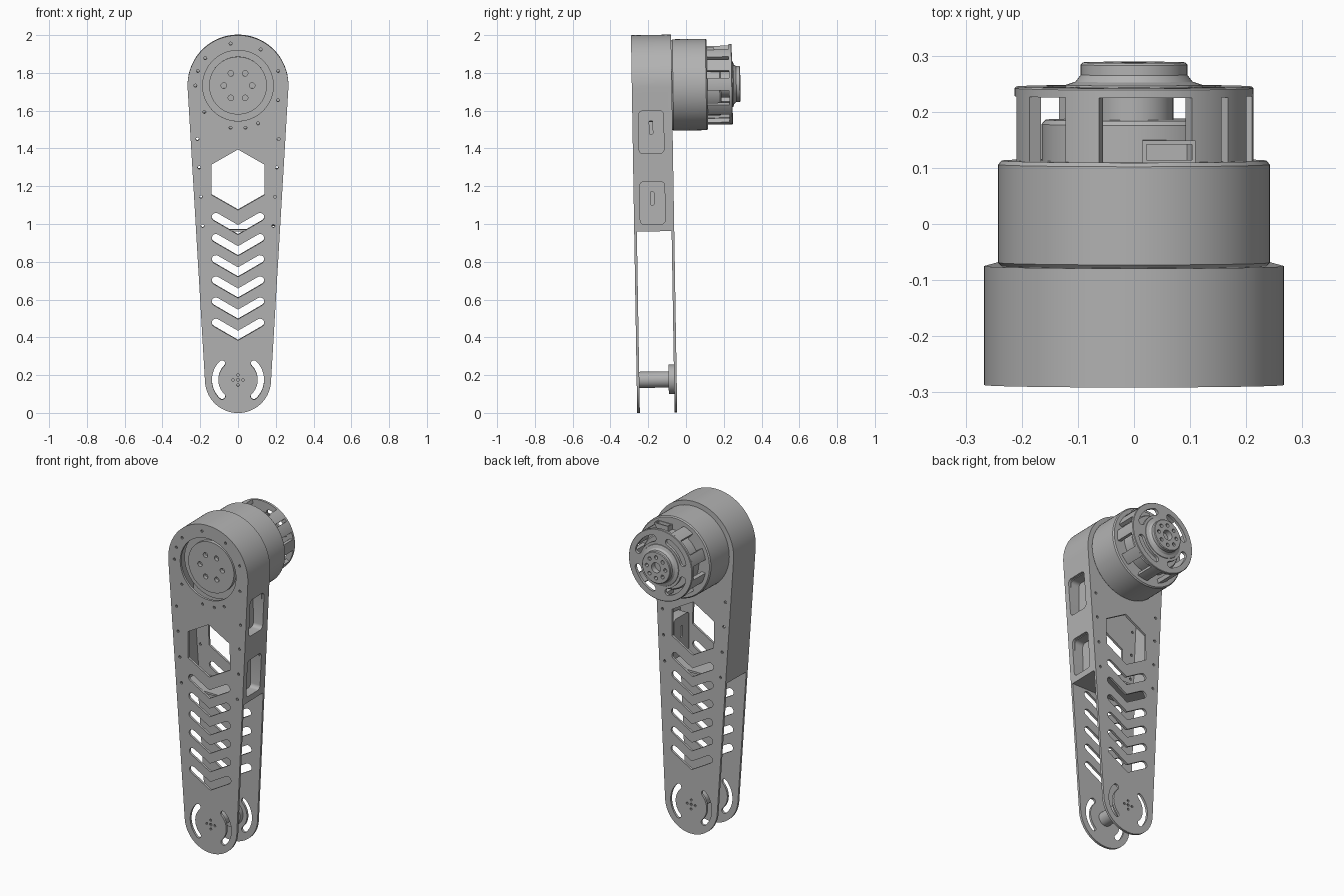
import bpy, bmesh, math
from math import sin, cos, radians, pi
from mathutils import Matrix

if "Cube" in bpy.data.objects:
    bpy.data.objects.remove(bpy.data.objects["Cube"])

grey = bpy.data.materials.new("machined_grey")
grey.use_nodes = True
grey.diffuse_color = (0.45, 0.45, 0.45, 1)
grey.node_tree.nodes["Principled BSDF"].inputs["Base Color"].default_value = (0.45, 0.45, 0.45, 1)

AXIS_Z, TOP_R = 1.733, 0.267      # motor axis height, upper end radius
LOW_Z, LOW_R = 0.175, 0.175       # lower pivot height, lower end radius
FRONT, BACK, THICK = -0.287, -0.075, 0.014
SPLIT = 0.96                      # underside of the boxed upper section
LEAN = math.asin((TOP_R - LOW_R) / (AXIS_Z - LOW_Z))
parts = []


def finish(name, bm):
    bmesh.ops.recalc_face_normals(bm, faces=bm.faces)
    mesh = bpy.data.meshes.new(name)
    bm.to_mesh(mesh)
    bm.free()
    mesh.materials.append(grey)
    obj = bpy.data.objects.new(name, mesh)
    bpy.context.collection.objects.link(obj)
    parts.append(obj)
    return obj


def prism(name, outlines, a, b, axis="Y"):
    """Extrude 2D outlines from a to b along the axis."""
    bm = bmesh.new()
    for pts in outlines:
        place = (lambda u, v, w: (u, w, v)) if axis == "Y" else (lambda u, v, w: (w, u, v))
        near = [bm.verts.new(place(u, v, a)) for u, v in pts]
        far = [bm.verts.new(place(u, v, b)) for u, v in pts]
        bm.faces.new(near)
        bm.faces.new(far[::-1])
        for i in range(len(pts)):
            j = (i + 1) % len(pts)
            bm.faces.new((near[i], far[i], far[j], near[j]))
    return finish(name, bm)


def lathe(name, profile, z=AXIS_Z, steps=64):
    """Turn a closed (radius, y) profile about the y direction."""
    bm = bmesh.new()
    verts = [bm.verts.new((r, y, z)) for r, y in profile]
    edges = [bm.edges.new((verts[i - 1], verts[i])) for i in range(len(verts))]
    bmesh.ops.spin(bm, geom=verts + edges, cent=(0, 0, z), axis=(0, 1, 0), angle=2 * pi, steps=steps)
    bmesh.ops.remove_doubles(bm, verts=bm.verts, dist=0.0001)
    return finish(name, bm)


def cut(obj, cutter):
    mod = obj.modifiers.new("cut", "BOOLEAN")
    mod.operation, mod.solver, mod.object = "DIFFERENCE", "EXACT", cutter
    bpy.context.view_layer.update()
    old = obj.data
    obj.data = bpy.data.meshes.new_from_object(obj.evaluated_get(bpy.context.evaluated_depsgraph_get()))
    obj.modifiers.clear()
    bpy.data.meshes.remove(old)
    parts.remove(cutter)
    bpy.data.objects.remove(cutter)


def arc(x, z, r, start, end, n=24):
    angles = [radians(start + (end - start) * i / n) for i in range(n + 1)]
    return [(x + r * cos(t), z + r * sin(t)) for t in angles]


def circle(x, z, r, n=16):
    return arc(x, z, r, 0, 360, n)[:-1]


def ring_holes(z, dist, r, count, n=12):
    return [circle(dist * cos(2 * pi * i / count), z + dist * sin(2 * pi * i / count), r, n)
            for i in range(count)]


def sector(z, r0, r1, start, end):
    return arc(0, z, r1, start, end) + arc(0, z, r0, end, start)


def round_slot(z, r, half, start, end):
    """Curved slot with round ends."""
    tip = [(r * cos(radians(t)), z + r * sin(radians(t))) for t in (start, end)]
    return (arc(0, z, r + half, start, end) + arc(*tip[1], half, end, end + 180, 8)[1:-1]
            + arc(0, z, r - half, end, start) + arc(*tip[0], half, start + 180, start + 360, 8)[1:-1])


def chevron(z, reach=0.117, half=0.022):
    rise, v = reach * math.tan(radians(30)), half / cos(radians(30))
    return ([(0, z - v)] + arc(reach, z + rise, half, -60, 120, 8) + [(0, z + v)]
            + arc(-reach, z + rise, half, 60, 240, 8))


def rounded_rect(u0, u1, v0, v1, r):
    return (arc(u1 - r, v1 - r, r, 0, 90, 6) + arc(u0 + r, v1 - r, r, 90, 180, 6)
            + arc(u0 + r, v0 + r, r, 180, 270, 6) + arc(u1 - r, v0 + r, r, 270, 360, 6))


def half_width(z, inset=0.0):
    return (TOP_R - inset + sin(LEAN) * (z - AXIS_Z)) / cos(LEAN)


# Side plates with hexagon, chevrons, curved slots and screw holes
lean = math.degrees(LEAN)
outline = arc(0, AXIS_Z, TOP_R, -lean, 180 + lean, 64) + arc(0, LOW_Z, LOW_R, 180 + lean, 360 - lean, 48)
hexagon = [(0, 1.395), (-0.14, 1.315), (-0.14, 1.155), (0, 1.075), (0.14, 1.155), (0.14, 1.315)]
openings = [hexagon] + [chevron(0.41 + 0.112 * i) for i in range(6)]
openings += [round_slot(LOW_Z, 0.121, 0.017, mid - 46, mid + 46) for mid in (0, 180)]
openings += [circle(0, LOW_Z, 0.008, 10)] + ring_holes(LOW_Z, 0.027, 0.007, 4, 10)
for z in (1.45, 1.3, 1.145, 0.99):
    openings += [circle(s * (half_width(z) - 0.036), z, 0.008, 10) for s in (-1, 1)]
for deg in (20, 58, 100, 140, 160, 180, 218, 260, 280, 298, 340):
    t = radians(deg)
    openings.append(circle(0.226 * cos(t), AXIS_Z + 0.226 * sin(t), 0.008, 10))
for name, y in (("front_plate", FRONT), ("back_plate", BACK - THICK)):
    plate = prism(name, [outline], y, y + THICK)
    bore = [circle(0, AXIS_Z, 0.187, 64)] if name == "front_plate" else []
    cut(plate, prism("plate_cutter", openings + bore, y - 0.02, y + THICK + 0.02))


# Hollow shell joining the plates around the upper section
def shell_outline(inset, bottom):
    w = half_width(bottom, inset)
    return arc(0, AXIS_Z, TOP_R - inset, -lean, 180 + lean, 64) + [(-w, bottom), (w, bottom)]


shell = prism("side_shell", [shell_outline(0, SPLIT)], FRONT + THICK, BACK - THICK)
cut(shell, prism("shell_cutter", [shell_outline(THICK, SPLIT + 0.012)], FRONT - 0.1, BACK + 0.1))

# Two recessed pockets on the left side wall
for name, z in (("upper_pocket", 1.485), ("lower_pocket", 1.11)):
    def pocket(grow):
        return rounded_rect(-0.254 - grow, -0.122 + grow, z - 0.113 - grow, z + 0.113 + grow, 0.022)
    wall = half_width(z)
    cut(shell, prism("pocket_cutter", [pocket(0)], 0.16, 0.4, "X"))
    cup = prism(name, [pocket(0.007)], wall - 0.075, wall - 0.012, "X")
    cut(cup, prism("cup_cutter", [pocket(0)], wall - 0.068, 0.4, "X"))
    slit = rounded_rect(-0.198, -0.18, z - 0.01, z + 0.06, 0.006)
    cut(cup, prism("slit_cutter", [slit], 0.1, 0.4, "X"))

# Lower pivot spacer with flange
lathe("pivot_spacer", [(0, FRONT + THICK), (0.043, FRONT + THICK), (0.043, -0.118), (0.078, -0.118),
                       (0.078, BACK - THICK), (0, BACK - THICK)], LOW_Z, 48)

# Output flange recessed in the front plate
flange = lathe("output_flange", [(0, -0.258), (0.153, -0.258), (0.153, -0.235), (0.195, -0.235),
                                 (0.195, BACK - THICK), (0, BACK - THICK)])
cut(flange, prism("bolt_cutter", ring_holes(AXIS_Z, 0.075, 0.015, 6), -0.3, -0.235))

# Motor housing and inner drum
lathe("motor_housing", [(0, BACK), (0.236, BACK), (0.242, BACK + 0.006), (0.242, 0.106),
                        (0.236, 0.113), (0, 0.113)], steps=72)
lathe("inner_drum", [(0, 0.11), (0.165, 0.11), (0.165, 0.178), (0.158, 0.186), (0, 0.186)])
lathe("bearing_core", [(0, 0.18), (0.07, 0.18), (0.07, 0.23), (0, 0.23)], steps=40)

# Rear cage: pillars, slotted cover and hub
pillars = [sector(AXIS_Z, 0.19, 0.213, mid - 9, mid + 9) for mid in (0, 29, 52, 116, 160, 200, 240, 280, 320)]
prism("cage_pillars", pillars, 0.108, 0.232)
cover = lathe("rear_cover", [(0, 0.228), (0.213, 0.228), (0.213, 0.242), (0.21, 0.245), (0, 0.245)])
slots = [round_slot(AXIS_Z, 0.158, 0.02, mid - 26, mid + 26) for mid in (45, 135, 225, 315)]
cut(cover, prism("cover_cutter", slots, 0.2, 0.3))
hub = lathe("rear_hub", [(0, 0.24), (0.125, 0.24), (0.122, 0.248), (0.104, 0.254), (0.095, 0.266),
                         (0.095, 0.284), (0.091, 0.288), (0, 0.288)])
cut(hub, prism("hub_cutter", [circle(0, AXIS_Z, 0.03, 32)] + ring_holes(AXIS_Z, 0.062, 0.011, 8), 0.255, 0.32))

# Cable socket on top of the drum
top = AXIS_Z + 0.15
socket = prism("cable_socket", [[(0.015, top), (0.11, top), (0.11, top + 0.045), (0.015, top + 0.045)]], 0.105, 0.152)
cut(socket, prism("socket_cutter", [[(0.022, top + 0.02), (0.103, top + 0.02), (0.103, top + 0.1),
                                     (0.022, top + 0.1)]], 0.117, 0.145))

# Slight lean of the whole arm, then smooth shading with sharp edges
pivot = Matrix.Translation((0, 0, AXIS_Z))
tilt = Matrix.Translation((0, 0, 0.004)) @ pivot @ Matrix.Rotation(0.0165, 4, "X") @ pivot.inverted()
bpy.ops.object.select_all(action="DESELECT")
for obj in parts:
    obj.data.transform(tilt)
    obj.select_set(True)
bpy.context.view_layer.objects.active = parts[0]
bpy.ops.object.shade_smooth_by_angle(angle=radians(30))
bpy.ops.object.select_all(action="DESELECT")
